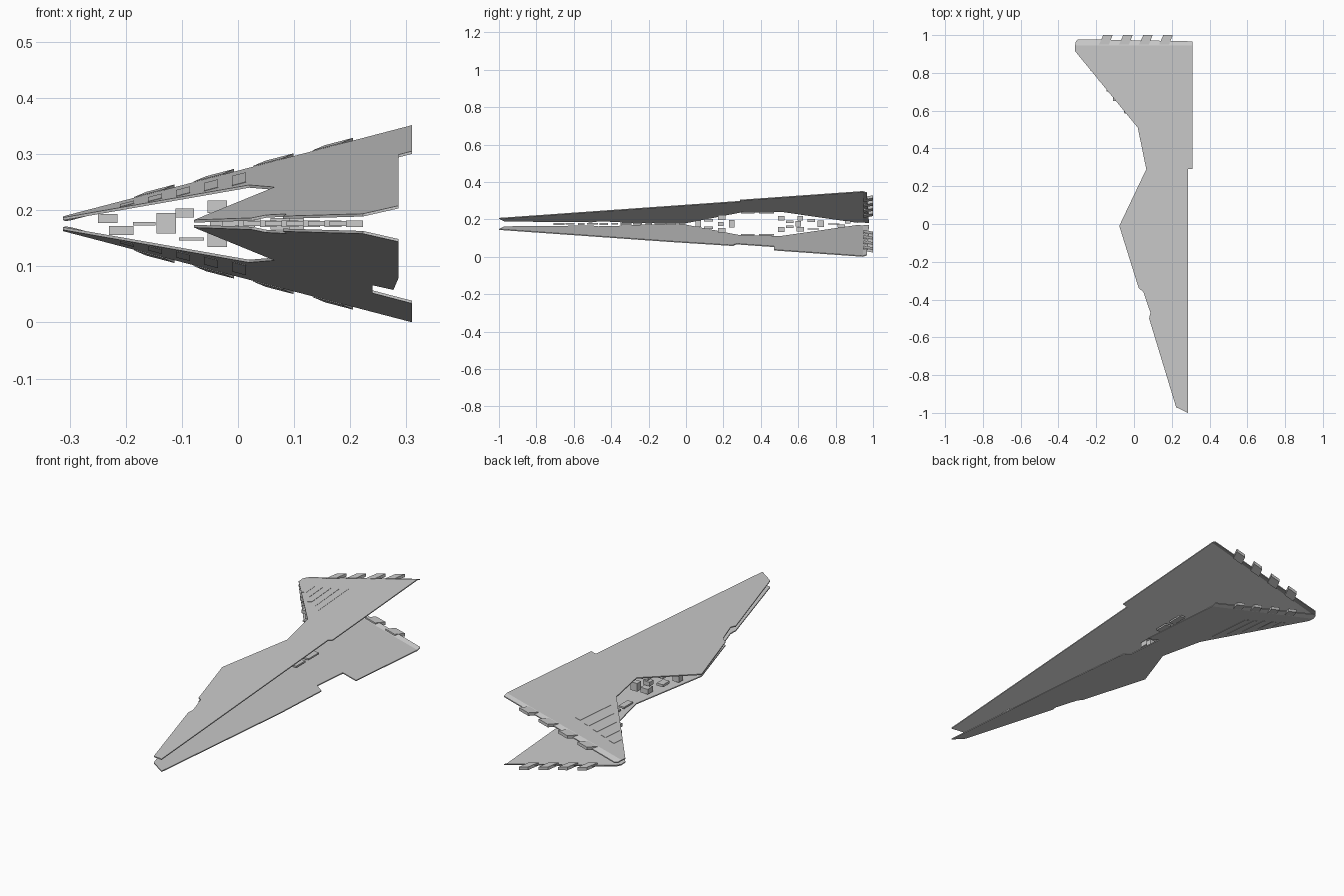
import bpy, bmesh

MID = 0.176      # height of the symmetry plane between the two hull plates
THICK = 0.005


def plane_z(x, y):
    """Outer surface of the upper hull plate."""
    return 0.352 + 0.2613 * (x - 0.31) + 0.0705 * (y - 0.95)


def prism(name, outline, top, bottom, lower=False):
    """Slab following the hull slope; top/bottom are offsets (number or one per point)."""
    n = len(outline)
    tops = top if isinstance(top, list) else [top] * n
    bots = bottom if isinstance(bottom, list) else [bottom] * n
    bm = bmesh.new()

    def vert(p, off):
        z = plane_z(*p) + off
        return bm.verts.new((p[0], p[1], 2 * MID - z if lower else z))

    a = [vert(p, o) for p, o in zip(outline, tops)]
    b = [vert(p, o) for p, o in zip(outline, bots)]
    bm.faces.new(a)
    bm.faces.new(b[::-1])
    for i in range(n):
        j = (i + 1) % n
        bm.faces.new((a[j], a[i], b[i], b[j]))
    bmesh.ops.recalc_face_normals(bm, faces=bm.faces)
    finish(name, bm)


def finish(name, bm):
    me = bpy.data.meshes.new(name)
    bm.to_mesh(me)
    bm.free()
    bpy.context.collection.objects.link(bpy.data.objects.new(name, me))


def box(bm, x, y, z, sx, sy, sz):
    r = bmesh.ops.create_cube(bm, size=1)
    for v in r["verts"]:
        v.co = (x + v.co.x * sx, y + v.co.y * sy, z + v.co.z * sz)


# Shared inner edge of both plates, from the rear corner to the bow
left_edge = [(-0.312, 0.945), (-0.312, 0.915), (0.02, 0.51), (0.065, 0.29),
             (-0.078, -0.01), (0.025, -0.34), (0.05, -0.36), (0.087, -0.47),
             (0.08, -0.50), (0.223, -0.97), (0.286, -1.0)]
# Outer edges differ: small step above, deep notch below
upper_right = [(0.286, 0.29), (0.31, 0.29), (0.31, 0.945)]
lower_right = [(0.286, -0.08), (0.277, 0.25), (0.24, 0.27), (0.24, 0.47),
               (0.31, 0.47), (0.31, 0.945)]

for side, right_edge in (("upper", upper_right), ("lower", lower_right)):
    low = side == "lower"
    prism(side + "_hull_plate", left_edge + right_edge, 0, -THICK, low)

    # bevelled trailing edge
    prism(side + "_trailing_edge",
          [(-0.312, 0.945), (0.31, 0.945), (0.31, 0.967), (-0.298, 0.978), (-0.308, 0.965)],
          [0, 0, -0.008, -0.008, -0.005],
          [-THICK, -THICK, -0.013, -0.013, -0.011], low)

    # four skewed engine blocks
    for i in range(4):
        x = -0.163 + 0.106 * i
        prism(f"{side}_engine_{i + 1}",
              [(x - 0.022, 0.95), (x + 0.03, 0.95), (x + 0.05, 1.0), (x, 1.0)],
              0.001, -0.014, low)

    # raised strips on the rear wing, longer toward the centreline
    for i in range(5):
        x = 0.002 - 0.05 * i
        y0 = 0.595 + 0.05 * i
        y1 = 0.835 + 0.006 * i
        prism(f"{side}_wing_strip_{i + 1}",
              [(x - 0.0125, y0), (x + 0.0125, y0), (x + 0.0125, y1), (x - 0.0125, y1)],
              0.0012, -0.002, low)

# Machinery blocks behind the rear wing edge: x, y, z, size x, y, z
blocks = [
    (-0.232, 0.865, 0.185, 0.035, 0.03, 0.016),
    (-0.208, 0.83, 0.164, 0.044, 0.04, 0.016),
    (-0.167, 0.79, 0.176, 0.040, 0.06, 0.006),
    (-0.128, 0.72, 0.177, 0.035, 0.035, 0.037),
    (-0.095, 0.67, 0.195, 0.033, 0.04, 0.016),
    (-0.083, 0.68, 0.149, 0.045, 0.06, 0.005),
    (-0.037, 0.61, 0.206, 0.034, 0.03, 0.022),
    (-0.037, 0.61, 0.147, 0.034, 0.04, 0.025),
    (-0.030, 0.60, 0.176, 0.040, 0.03, 0.030),
    (0.020, 0.555, 0.188, 0.04, 0.04, 0.014),
    (0.020, 0.555, 0.160, 0.04, 0.04, 0.014),
]
bm = bmesh.new()
for b in blocks:
    box(bm, *b)
# stacks around the waist, paired above and below the middle
for x, y, dz, sx, sy, sz in [(0.05, 0.51, 0.03, 0.04, 0.035, 0.025),
                             (0.095, 0.33, 0.059, 0.03, 0.07, 0.008),
                             (0.095, 0.43, 0.059, 0.03, 0.08, 0.008),
                             (0.08, 0.19, 0.034, 0.04, 0.04, 0.025),
                             (0.04, 0.12, 0.020, 0.035, 0.05, 0.012)]:
    for s in (1, -1):
        box(bm, x, y, MID + s * dz, sx, sy, sz)
for x, y, sz in [(0.0, 0.065, 0.035), (0.1, 0.245, 0.04), (0.075, 0.185, 0.02)]:
    box(bm, x, y, MID, 0.035, 0.03, sz)
finish("waist_machinery", bm)

# Thin blocks in the gap along the forward edge
bm = bmesh.new()
for i in range(12):
    y = -0.02 - 0.06 * i
    box(bm, -0.02 - 0.32 * y + 0.01 * (i % 2), y, MID,
        0.03, 0.035 + 0.012 * (i % 3), 0.009 + 0.003 * (i % 2))
finish("forward_machinery", bm)
